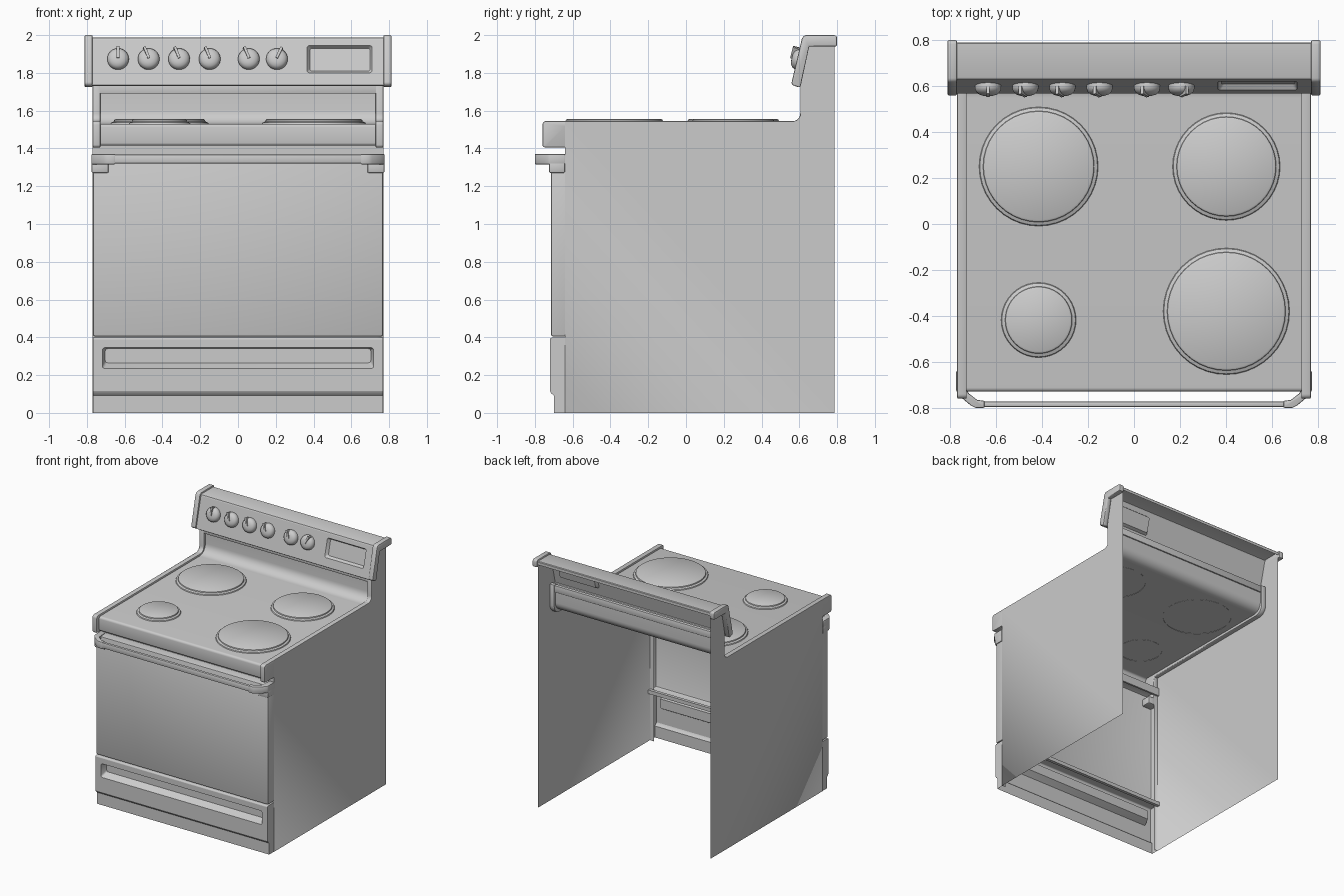
import bpy, bmesh, math
from mathutils import Matrix, Vector

if "Cube" in bpy.data.objects:
    bpy.data.objects.remove(bpy.data.objects["Cube"])


def finish(name, bm, mirror=False, bevel=0.0, seg=2):
    bmesh.ops.remove_doubles(bm, verts=bm.verts, dist=1e-5)
    bmesh.ops.recalc_face_normals(bm, faces=bm.faces)
    if bevel:
        edges = [e for e in bm.edges if len(e.link_faces) == 2
                 and e.calc_face_angle(0) > math.radians(35)]
        bmesh.ops.bevel(bm, geom=edges, offset=bevel, segments=seg,
                        profile=0.5, affect='EDGES', clamp_overlap=True)
    me = bpy.data.meshes.new(name)
    bm.to_mesh(me)
    bm.free()
    ob = bpy.data.objects.new(name, me)
    bpy.context.collection.objects.link(ob)
    bpy.ops.object.select_all(action='DESELECT')
    ob.select_set(True)
    bpy.context.view_layer.objects.active = ob
    bpy.ops.object.shade_smooth_by_angle(angle=math.radians(35))
    if mirror:
        ob.modifiers.new("mirror", 'MIRROR')
    return ob


def prism(name, pts, axis, a, b, bevel=0.0, mirror=False, strip=False, caps=True):
    """Extrude a 2D profile along x (pts are y,z) or z (pts are x,y)."""
    bm = bmesh.new()
    put = (lambda p, t: (t, p[0], p[1])) if axis == 'x' else (lambda p, t: (p[0], p[1], t))
    A = [bm.verts.new(put(p, a)) for p in pts]
    B = [bm.verts.new(put(p, b)) for p in pts]
    n = len(pts)
    for i in range(n - 1 if strip else n):
        j = (i + 1) % n
        bm.faces.new((A[i], A[j], B[j], B[i]))
    if caps and not (strip and n < 3):
        bm.faces.new(A)
        bm.faces.new(B)
    return finish(name, bm, mirror, bevel)


def box(name, x, y, z, bevel=0.0, mirror=False, open_back=False):
    bm = bmesh.new()
    bmesh.ops.create_cube(bm, size=1)
    for v in bm.verts:
        v.co = [r[0] + (c + 0.5) * (r[1] - r[0]) for c, r in zip(v.co, (x, y, z))]
    if open_back:
        bm.normal_update()
        bmesh.ops.delete(bm, geom=[f for f in bm.faces if f.normal.y > 0.9], context='FACES')
    return finish(name, bm, mirror, bevel)


def lathe(name, prof, mat, segs, extra=None):
    bm = bmesh.new()
    rings = [[bm.verts.new((r * math.cos(2 * math.pi * i / segs),
                            r * math.sin(2 * math.pi * i / segs), h)) for i in range(segs)]
             for r, h in prof]
    for p, q in zip(rings, rings[1:]):
        for i in range(segs):
            j = (i + 1) % segs
            bm.faces.new((p[i], p[j], q[j], q[i]))
    bm.faces.new(rings[-1])
    if extra:
        vs = bmesh.ops.create_cube(bm, size=1)['verts']
        for v in vs:
            v.co = [r[0] + (c + 0.5) * (r[1] - r[0]) for c, r in zip(v.co, extra)]
    bmesh.ops.transform(bm, matrix=mat, verts=bm.verts)
    return finish(name, bm)


def recessed_sheet(name, outer, inner, floor, depth, put):
    """Flat sheet with a rectangular pocket; rects are x0, x1, z0, z1."""
    bm = bmesh.new()
    loops = []
    for (x0, x1, z0, z1), d in ((outer, 0), (inner, 0), (floor, depth)):
        loops.append([bm.verts.new(put(x, z, d))
                      for x, z in ((x0, z0), (x1, z0), (x1, z1), (x0, z1))])
    for p, q in zip(loops, loops[1:]):
        for i in range(4):
            j = (i + 1) % 4
            bm.faces.new((p[i], p[j], q[j], q[i]))
    bm.faces.new(loops[-1])
    corners = [e for e in bm.edges if {v for v in e.verts} & set(loops[1])
               and {v for v in e.verts} & set(loops[2])]
    bmesh.ops.bevel(bm, geom=corners, offset=0.012, segments=3, profile=0.5, affect='EDGES')
    return finish(name, bm)


def arc(cy, cz, r, a0, a1, n=6):
    return [(cy + r * math.cos(math.radians(a0 + (a1 - a0) * i / n)),
             cz + r * math.sin(math.radians(a0 + (a1 - a0) * i / n))) for i in range(n + 1)]


# Side panels: single sheets with a folded front flange
bm = bmesh.new()
side = [(-0.64, 0), (0.785, 0), (0.785, 1.96), (0.645, 1.96), (0.607, 1.75)]
side += arc(0.567, 1.583, 0.04, 0, -90) + [(-0.64, 1.54)]
bm.faces.new([bm.verts.new((0.77, y, z)) for y, z in side])
bm.faces.new([bm.verts.new(p) for p in
              ((0.77, -0.64, 0), (0.77, -0.64, 1.41), (0.735, -0.64, 1.41), (0.735, -0.64, 0))])
finish("side_panel", bm, mirror=True)

# Raised rims along both edges of the cooktop
rim = [(0.605, 1.75)] + arc(0.565, 1.585, 0.04, 0, -90)
rim += arc(-0.74, 1.525, 0.02, 90, 180, 4) + arc(-0.745, 1.42, 0.015, 180, 270, 3)
rim += [(-0.635, 1.405), (-0.635, 1.51), (0.57, 1.51)]
rim += arc(0.57, 1.58, 0.07, -90, 0) + [(0.64, 1.75)]
prism("cooktop_rim", rim, 'x', 0.728, 0.7695, bevel=0.006, mirror=True)

# Cooktop sheet sweeping up into the backsplash
top = [(-0.64, 1.415), (-0.715, 1.415)] + arc(-0.715, 1.43, 0.015, 270, 180, 3)
top += arc(-0.712, 1.512, 0.018, 180, 90, 4) + arc(0.55, 1.605, 0.075, -90, 0, 8)
top += [(0.625, 1.695)]
prism("cooktop", top, 'x', -0.735, 0.735, strip=True, caps=False)
box("backsplash_header", (-0.768, 0.768), (0.606, 0.635), (1.69, 1.745), 0.004)
box("front_rail", (-0.768, 0.768), (-0.635, -0.62), (1.35, 1.415))
box("middle_rail", (-0.768, 0.768), (-0.64, -0.615), (0.385, 0.415))

# Burners
for name, x, y, r in (("back_left", -0.415, 0.25, 0.26), ("back_right", 0.402, 0.25, 0.235),
                      ("front_left", -0.415, -0.418, 0.164), ("front_right", 0.402, -0.38, 0.276)):
    prof = [(r, 1.528), (r - 0.004, 1.537), (r - 0.018, 1.543),
            (r - 0.02, 1.551), (r - 0.028, 1.556)]
    lathe(name + "_burner", prof, Matrix.Translation((x, y, 0)), 40)

# Oven door, open at the back
box("oven_door", (-0.768, 0.768), (-0.715, -0.64), (0.405, 1.366), 0.01, open_back=True)

# Door handle bar with curved end brackets
box("handle_bar", (-0.67, 0.67), (-0.797, -0.773), (1.32, 1.367), 0.007)
bracket = [(0.775, -0.64), (0.775, -0.725), (0.752, -0.755), (0.71, -0.79), (0.69, -0.80),
           (0.65, -0.80), (0.65, -0.769), (0.682, -0.766), (0.722, -0.735), (0.73, -0.64)]
prism("handle_bracket", bracket, 'z', 1.315, 1.371, bevel=0.006, mirror=True)
box("handle_bracket_foot", (0.685, 0.775), (-0.725, -0.64), (1.27, 1.33), 0.008, mirror=True)

# Storage drawer: recessed front, top return, toe kick, ends
recessed_sheet("drawer_front", (-0.768, 0.768, 0.115, 0.388), (-0.718, 0.718, 0.235, 0.345),
               (-0.703, 0.703, 0.265, 0.34), 0.05, lambda x, z, d: (x, -0.72 + d, z))
upper = [(-0.64, 0.398)] + arc(-0.71, 0.388, 0.01, 90, 180, 3)
lower = [(-0.72, 0.115), (-0.715, 0.105), (-0.70, 0.092), (-0.70, 0.0)]
prism("drawer_top", upper, 'x', -0.768, 0.768, strip=True, caps=False)
prism("toe_kick", lower, 'x', -0.768, 0.768, strip=True, caps=False)
bm = bmesh.new()
bm.faces.new([bm.verts.new((0.768, y, z)) for y, z in upper + lower + [(-0.64, 0)]])
finish("drawer_end", bm, mirror=True)

# Control panel: sloped sheet with display pocket, top cover and bottom return
slope = 0.25
out = Vector((0, -1, slope)).normalized()
up = Vector((0, slope, 1)).normalized()


def on_panel(x, z, d=0.0):
    return Vector((x, 0.567 + (z - 1.735) * slope, z)) - out * d


recessed_sheet("control_panel", (-0.772, 0.772, 1.735, 1.975), (0.365, 0.71, 1.80, 1.945),
               (0.38, 0.70, 1.815, 1.935), 0.022, on_panel)
prism("control_panel_top", [(0.627, 1.975), (0.631, 1.984), (0.64, 1.988), (0.785, 1.988),
                            (0.79, 1.983), (0.79, 1.96)],
      'x', -0.772, 0.772, strip=True, caps=False)
prism("control_panel_bottom", [(0.567, 1.735), (0.572, 1.73), (0.61, 1.73)],
      'x', -0.772, 0.772, strip=True, caps=False)

# End caps of the control panel
cap = [(0.558, 1.745), (0.565, 1.735), (0.60, 1.722), (0.607, 1.73), (0.652, 1.94), (0.797, 1.94),
       (0.80, 1.95), (0.80, 1.99), (0.79, 2.0), (0.635, 2.0), (0.622, 1.995), (0.613, 1.98)]
prism("panel_end_cap", cap, 'x', 0.77, 0.812, bevel=0.009, mirror=True)

# Knobs with pointer fins
knob = [(0.057, 0.0), (0.057, 0.012), (0.053, 0.024), (0.043, 0.034), (0.028, 0.040), (0.012, 0.042)]
for i, (x, turn) in enumerate(((-0.635, 0), (-0.473, 22), (-0.312, 22),
                               (-0.15, 22), (0.057, 22), (0.206, -25))):
    frame = Matrix((Vector((1, 0, 0)), up, out)).transposed().to_4x4()
    mat = Matrix.Translation(on_panel(x, 1.872)) @ frame @ Matrix.Rotation(math.radians(turn), 4, 'Z')
    lathe("knob_%d" % (i + 1), knob, mat, 24,
          extra=((-0.007, 0.007), (-0.004, 0.061), (0.015, 0.05)))
